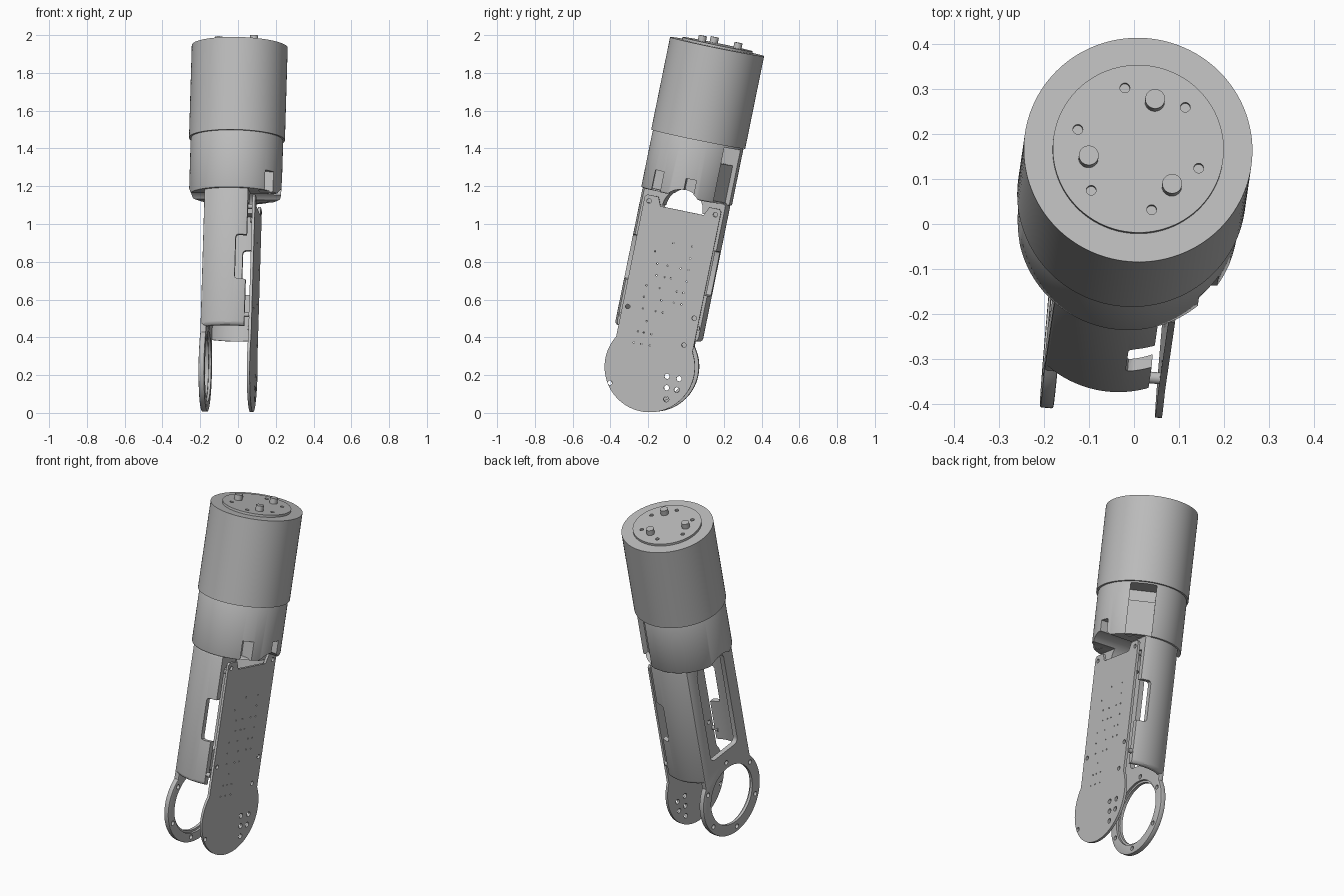
import bpy, bmesh, random
from math import sin, cos, acos, pi, radians
from mathutils import Matrix, Vector

if "Cube" in bpy.data.objects:
    bpy.data.objects.remove(bpy.data.objects["Cube"])

grey = bpy.data.materials.new("plain grey")
grey.use_nodes = True
TONE = (0.5, 0.5, 0.5, 1)
grey.diffuse_color = TONE
grey.node_tree.nodes["Principled BSDF"].inputs["Base Color"].default_value = TONE

# Frame of the leaning arm: local z runs along the arm, local x across the plates
AXIS = Vector((0.03, 0.204, 1))
FRAME = (Matrix.Translation((-0.049, -0.231, 0))
         @ Vector((0, 0, 1)).rotation_difference(AXIS).to_matrix().to_4x4()
         @ Matrix.Rotation(radians(-5), 4, 'Z'))


def make(name, bm):
    bmesh.ops.recalc_face_normals(bm, faces=bm.faces)
    me = bpy.data.meshes.new(name)
    bm.to_mesh(me)
    bm.free()
    ob = bpy.data.objects.new(name, me)
    bpy.context.collection.objects.link(ob)
    return ob


def add_rod(bm, r, lo, hi, at=(0, 0), axis='Z', n=96):
    """Cylinder from lo to hi along Z at (x, y), or along X at (y, z)."""
    mid = (lo + hi) / 2
    if axis == 'Z':
        m = Matrix.Translation((at[0], at[1], mid))
    else:
        m = Matrix.Translation((mid, at[0], at[1])) @ Matrix.Rotation(pi / 2, 4, 'Y')
    bmesh.ops.create_cone(bm, cap_ends=True, segments=n, radius1=r, radius2=r,
                          depth=hi - lo, matrix=m)


def rod(name, r, lo, hi, at=(0, 0), axis='Z', n=96):
    bm = bmesh.new()
    add_rod(bm, r, lo, hi, at, axis, n)
    return make(name, bm)


def box(name, x, y, z, turn=0):
    bm = bmesh.new()
    size = [b - a for a, b in (x, y, z)]
    mid = [(a + b) / 2 for a, b in (x, y, z)]
    bmesh.ops.create_cube(bm, size=1, matrix=Matrix.Rotation(radians(turn), 4, 'Z')
                          @ Matrix.Translation(mid) @ Matrix.Diagonal((*size, 1)))
    return make(name, bm)


def plate(name, outline, lo, hi):
    """Side plate: a (y, z) outline pushed along x."""
    bm = bmesh.new()
    face = bm.faces.new([bm.verts.new((lo, y, z)) for y, z in outline])
    top = bmesh.ops.extrude_face_region(bm, geom=[face])
    bmesh.ops.translate(bm, vec=(hi - lo, 0, 0),
                        verts=[v for v in top["geom"] if isinstance(v, bmesh.types.BMVert)])
    return make(name, bm)


def bake(ob):
    dg = bpy.context.evaluated_depsgraph_get()
    me = bpy.data.meshes.new_from_object(ob.evaluated_get(dg))
    ob.modifiers.clear()
    ob.data = me


def bevel(ob, width, segments=2):
    m = ob.modifiers.new("bevel", 'BEVEL')
    m.width, m.segments, m.limit_method, m.angle_limit = width, segments, 'ANGLE', radians(50)
    bake(ob)


def cut(ob, *cutters):
    for c in cutters:
        m = ob.modifiers.new("cut", 'BOOLEAN')
        m.operation, m.solver, m.object = 'DIFFERENCE', 'EXACT', c
        bake(ob)
        bpy.data.objects.remove(c)


def finish(ob):
    ob.data.materials.clear()
    ob.data.materials.append(grey)
    ob.matrix_world = FRAME
    bpy.ops.object.select_all(action='DESELECT')
    ob.select_set(True)
    bpy.context.view_layer.objects.active = ob
    bpy.ops.object.shade_smooth_by_angle(angle=radians(30))


def lollipop(half, top, r=0.24, z=0.25, n=64):
    """Round foot with straight sides rising from it."""
    a = acos(half / r)
    arc = [a - (pi + 2 * a) * i / n for i in range(n + 1)]
    return [(r * cos(t), z + r * sin(t)) for t in arc] + top


def polar(r, degrees):
    return r * cos(radians(degrees)), r * sin(radians(degrees))


# Upper drum
drum = rod("upper_drum", 0.254, 1.48, 1.98, n=128)
finish(drum)

# Raised end disc with bolt holes
disc = rod("end_disc", 0.19, 1.97, 1.993)
bm = bmesh.new()
for i in range(6):
    add_rod(bm, 0.011, 1.982, 2.1, polar(0.141, 47 + 60 * i), n=20)
cut(disc, make("bolt_holes", bm))
finish(disc)

# Locating pegs
for i in range(3):
    finish(rod(f"peg_{i + 1}", 0.022, 1.98, 2.024, polar(0.113, 76 + 120 * i), n=32))

# Collar under the drum: arch beneath, slots and a recessed back corner
collar = rod("collar", 0.245, 1.17, 1.482, n=128)
bevel(collar, 0.008)
cut(collar,
    rod("arch", 0.108, -0.4, 0.4, (0, 1.1), 'X'),
    box("slot_front", (0.14, 0.4), (-0.175, -0.125), (1.1, 1.28)),
    box("slot_middle", (0.17, 0.4), (0.0, 0.055), (1.1, 1.27)),
    box("recess", (0.205, 0.4), (-0.072, 0.072), (1.1, 1.47), 58),
    box("deep_recess", (0.12, 0.4), (-0.072, 0.072), (1.38, 1.47), 58))
finish(collar)

# Hollow barrel with flat sides
barrel = rod("barrel_shell", 0.237, 0.43, 1.18, n=128)
bevel(barrel, 0.02, 3)
cut(barrel,
    rod("cavity", 0.21, 0.3, 1.1),
    rod("arch", 0.108, -0.4, 0.4, (0, 1.1), 'X'),
    box("open_side", (0.087, 0.5), (-0.5, 0.5), (0.2, 1.172)),
    box("flat_side", (-0.5, -0.146), (-0.5, 0.5), (0.2, 1.172)))
for side in (-1, 1):
    ys = sorted((side * 0.1, side * 0.4))
    notch = box("notch", (0.03, 0.3), ys, (0.68, 0.92))
    bevel(notch, 0.015)
    cut(barrel, notch)
finish(barrel)

# Ring plate with window
ring = plate("ring_plate", lollipop(0.19, [(-0.19, 1.175), (0.19, 1.175)]), -0.147, -0.117)
bevel(ring, 0.004)
window = box("window", (-0.3, 0), (-0.115, 0.115), (0.53, 1.12))
bevel(window, 0.03, 4)
bm = bmesh.new()
for i in range(6):
    y, z = polar(0.21, 30 + 60 * i)
    add_rod(bm, 0.013, -0.3, 0, (y, z + 0.25), 'X', 20)
cut(ring, window,
    rod("arch", 0.108, -0.4, 0.0, (0, 1.1), 'X'),
    rod("ring_opening", 0.175, -0.4, 0.0, (0, 0.25), 'X'),
    rod("ring_step", 0.187, -0.13, 0.0, (0, 0.25), 'X'),
    make("ring_holes", bm))
finish(ring)

# Circuit board with ears, mounting holes and small drilled holes
W = 0.207
board = plate("circuit_board", lollipop(W, [
    (-W, 1.13), (-W + 0.012, 1.142), (-0.135, 1.142), (-0.115, 1.095),
    (0.12, 1.095), (0.14, 1.142), (W - 0.012, 1.142), (W, 1.13)]), 0.11, 0.125)
mounts = [(-0.18, 1.11), (0.18, 1.11), (-0.178, 0.54), (0.155, 0.4),
          (-0.19, 0.125), (0.18, 0.55)]
holes = [(m, 0.012) for m in mounts]
holes += [((y, z), 0.014) for y, z in ((0.1, 0.22), (0.165, 0.22), (0.11, 0.16), (0.165, 0.16), (0.12, 0.1))]
random.seed(4)
for i in range(10):
    for j in range(6):
        if random.random() < 0.6:
            z = 0.36 + 0.062 * i
            holes.append(((-0.1 + 0.04 * j + random.uniform(-0.012, 0.012), z), 0.004))
bm = bmesh.new()
for at, r in holes:
    add_rod(bm, r, 0.05, 0.2, at, 'X', 20 if r > 0.01 else 8)
cut(board, make("board_holes", bm))
finish(board)

# Spacers between board and shell
for i, (y, z) in enumerate(((-0.18, 1.13), (0.18, 1.13), (-0.205, 0.54), (0.205, 0.55))):
    finish(rod(f"spacer_{i + 1}", 0.013, 0.07, 0.111, (y, z - 0.05), 'X', 24))
